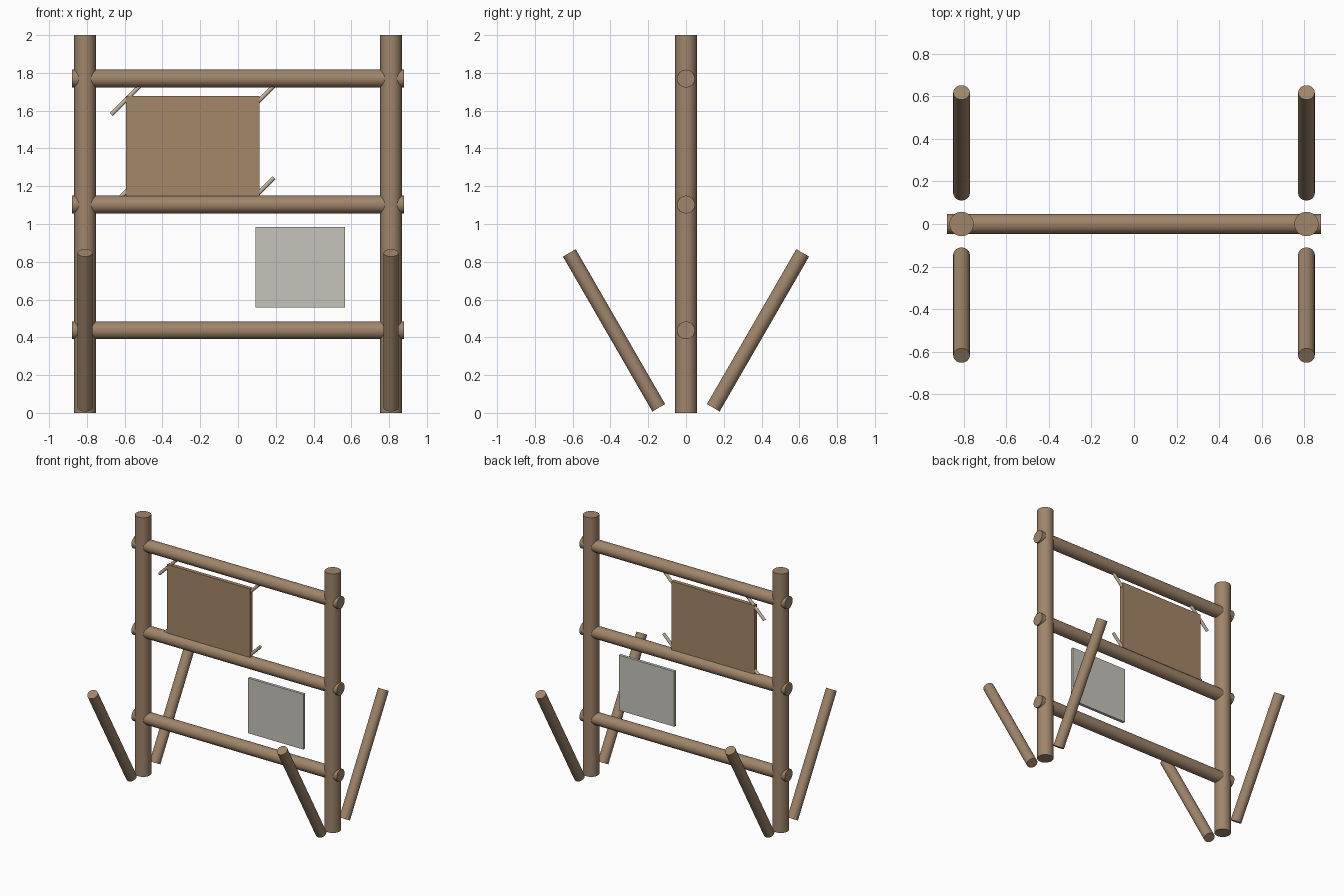
import bpy
from math import radians, pi

if "Cube" in bpy.data.objects:
    bpy.data.objects.remove(bpy.data.objects["Cube"])


def material(name, rgb):
    m = bpy.data.materials.new(name)
    m.diffuse_color = (*rgb, 1)
    m.use_nodes = True
    m.node_tree.nodes["Principled BSDF"].inputs["Base Color"].default_value = m.diffuse_color
    return m


WOOD = material("wood", (0.35, 0.235, 0.145))
BOARD = material("board_wood", (0.376, 0.242, 0.136))
PAPER = material("pale_sheet", (0.57, 0.545, 0.50))
ROPE = material("rope", (0.53, 0.44, 0.33))


def log(name, loc, radius, length, rot=(0, 0, 0), mat=WOOD, sides=32):
    bpy.ops.mesh.primitive_cylinder_add(vertices=sides, radius=radius, depth=length,
                                        location=loc, rotation=rot)
    ob = bpy.context.object
    ob.name = name
    ob.data.materials.append(mat)
    bpy.ops.object.shade_smooth_by_angle(angle=radians(35))
    return ob


def panel(name, x0, x1, z0, z1, thickness, mat):
    bpy.ops.mesh.primitive_cube_add(size=1, location=((x0 + x1) / 2, 0, (z0 + z1) / 2))
    ob = bpy.context.object
    ob.name = name
    ob.scale = (x1 - x0, thickness, z1 - z0)
    bpy.ops.object.transform_apply(location=False, rotation=False, scale=True)
    ob.data.materials.append(mat)
    return ob


# Upright posts, each with a front and back brace leaning outward
for side, sx in (("left", -1), ("right", 1)):
    log(f"{side}_post", (0.81 * sx, 0, 1.0), 0.057, 2.0)
    for face, sy in (("front", -1), ("back", 1)):
        log(f"{side}_{face}_brace", (0.81 * sx, 0.381 * sy, 0.437), 0.039, 0.947,
            (radians(-30) * sy, 0, 0))

# Cross rails passing through the posts
for name, z in (("lower", 0.437), ("middle", 1.103), ("upper", 1.77)):
    log(f"{name}_rail", (0, 0, z), 0.047, 1.755, (0, pi / 2, 0))

# Hanging board and smaller pale sheet
panel("notice_board", -0.594, 0.114, 1.147, 1.677, 0.03, BOARD)
panel("pale_sheet", 0.093, 0.566, 0.557, 0.983, 0.022, PAPER)

# Diagonal rope ties at the board corners
for v, z in (("bottom", 1.169), ("top", 1.656)):
    for h, x in (("left", -0.594), ("right", 0.114)):
        log(f"{v}_{h}_tie", (x, 0, z), 0.0115, 0.217, (0, pi / 4, 0), ROPE, 12)
